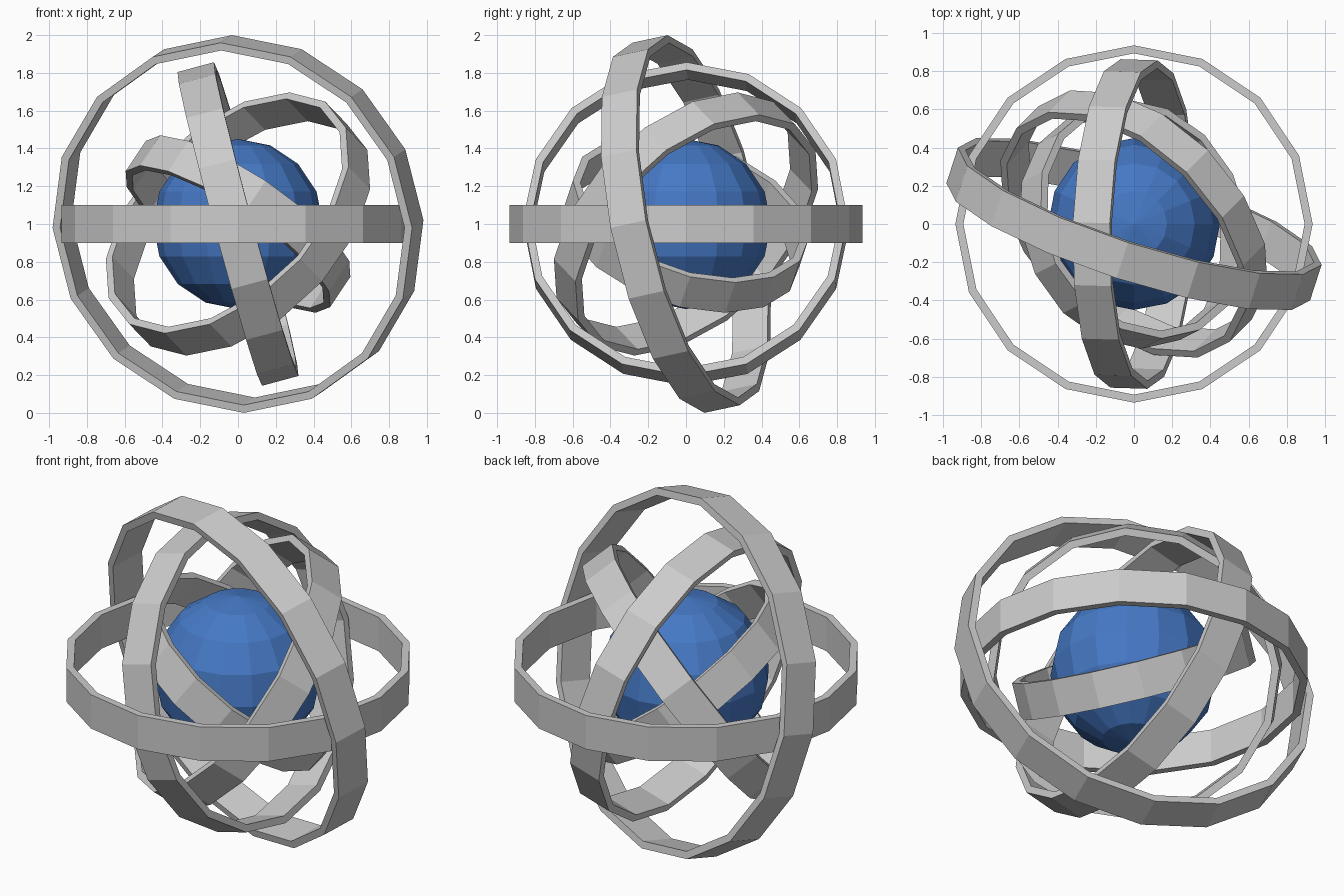
import bpy, bmesh, math
from mathutils import Vector, Matrix

if "Cube" in bpy.data.objects:
    bpy.data.objects.remove(bpy.data.objects["Cube"])

CENTRE = Vector((0, 0, 1))
SIDES = 16
HALF_WIDTH = 0.1
THICK = 0.042


def make_ring(name, radius, axis):
    """Flat-faced hoop whose first corner lies on its highest point."""
    n = Vector(axis).normalized()
    up = Vector((0, 0, 1))
    u = up - n * n.z
    u = u.normalized() if u.length > 1e-4 else Vector((1, 0, 0))
    v = n.cross(u)
    rot = Matrix((u, v, n)).transposed()
    profile = [(radius, -HALF_WIDTH), (radius, HALF_WIDTH),
               (radius - THICK, HALF_WIDTH), (radius - THICK, -HALF_WIDTH)]
    bm = bmesh.new()
    loops = []
    for i in range(SIDES):
        a = 2 * math.pi * i / SIDES
        loops.append([bm.verts.new(rot @ Vector((r * math.cos(a), r * math.sin(a), h)))
                      for r, h in profile])
    for i in range(SIDES):
        p, q = loops[i], loops[(i + 1) % SIDES]
        for j in range(4):
            k = (j + 1) % 4
            bm.faces.new((p[j], q[j], q[k], p[k]))
    bmesh.ops.recalc_face_normals(bm, faces=bm.faces)
    mesh = bpy.data.meshes.new(name)
    bm.to_mesh(mesh)
    bm.free()
    obj = bpy.data.objects.new(name, mesh)
    obj.location = CENTRE
    bpy.context.collection.objects.link(obj)


# Nested hoops, outermost first
make_ring("outer_ring", 1.0, (0.30, 0.93, 0.20))
make_ring("level_ring", 0.935, (0, 0, 1))
make_ring("upright_ring", 0.86, (0.965, -0.03, 0.26))
make_ring("tilted_ring", 0.79, (0.57, 0.57, -0.59))
make_ring("inner_ring", 0.65, (0.535, 0.27, 0.80))

# Blue core
bpy.ops.mesh.primitive_uv_sphere_add(segments=16, ring_count=8, radius=0.45, location=CENTRE)
core = bpy.context.object
core.name = "core_sphere"
blue = bpy.data.materials.new("blue")
blue.diffuse_color = (0.06, 0.19, 0.56, 1)
blue.use_nodes = True
blue.node_tree.nodes["Principled BSDF"].inputs["Base Color"].default_value = blue.diffuse_color
core.data.materials.append(blue)
